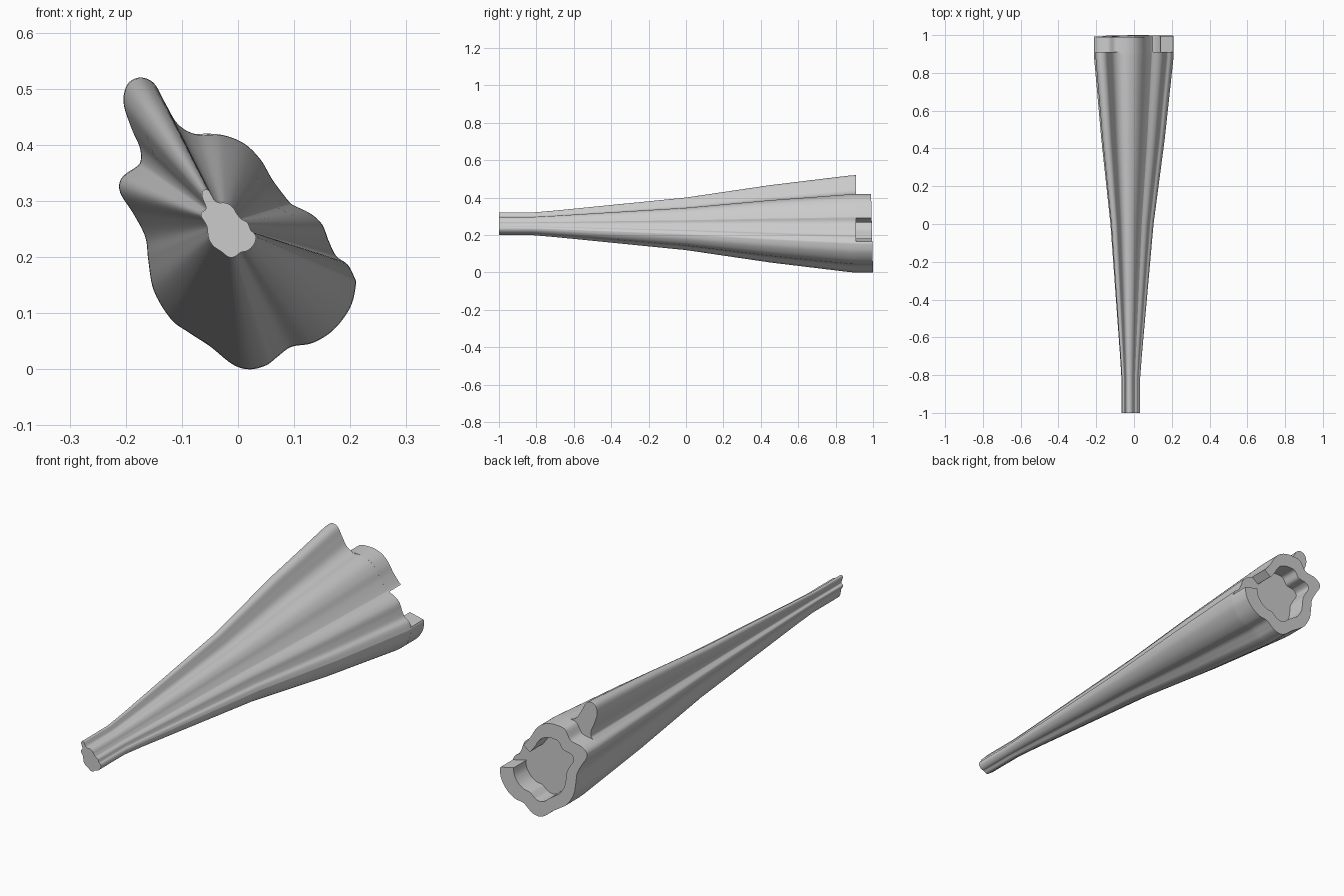
import bpy, bmesh
from mathutils import Vector

if "Cube" in bpy.data.objects:
    bpy.data.objects.remove(bpy.data.objects["Cube"])

# Cross-section (x, z) at the wide end, going clockwise
BOTTOM = [(.207, .165), (.21, .15), (.2, .11), (.17, .07), (.133, .047), (.095, .04),
          (.07, .022), (.05, .007), (.02, 0), (-.01, .009), (-.05, .041), (-.09, .067),
          (-.12, .09), (-.15, .14), (-.16, .195), (-.165, .235), (-.185, .275),
          (-.21, .315), (-.208, .34), (-.185, .358)]
LOBE = [(-.174, .37), (-.175, .395), (-.19, .43), (-.204, .475), (-.197, .508),
        (-.175, .52), (-.15, .51), (-.13, .475), (-.107, .437)]
DIP = [(-.165, .362), (-.13, .372), (-.105, .41)]
TOP = [(-.075, .419), (-.03, .418), (.01, .403), (.04, .374), (.062, .337), (.09, .3), (.1, .292)]
SIDE = [(.13, .277), (.15, .258), (.162, .228), (.175, .202), (.195, .187)]


def smooth(points, closed, steps=6):
    """Catmull-Rom curve through the points."""
    p = [Vector(q) for q in points]
    n = len(p)
    at = (lambda i: p[i % n]) if closed else (lambda i: p[max(0, min(n - 1, i))])
    out = []
    for i in range(n if closed else n - 1):
        a, b, c, d = at(i - 1), at(i), at(i + 1), at(i + 2)
        for s in range(steps):
            t = s / steps
            out.append((2 * b + (c - a) * t + (2 * a - 5 * b + 4 * c - d) * t * t
                        + (3 * b - a - 3 * c + d) * t ** 3) / 2)
    if not closed:
        out.append(p[-1])
    return out


def finish(bm, name):
    bmesh.ops.recalc_face_normals(bm, faces=bm.faces)
    me = bpy.data.meshes.new(name)
    bm.to_mesh(me)
    bm.free()
    ob = bpy.data.objects.new(name, me)
    bpy.context.collection.objects.link(ob)
    bpy.ops.object.select_all(action='DESELECT')
    ob.select_set(True)
    bpy.context.view_layer.objects.active = ob
    bpy.ops.object.shade_smooth_by_angle(angle=0.6)
    return ob


def bridge(bm, a, b, closed):
    n = len(a)
    for i in range(n if closed else n - 1):
        j = (i + 1) % n
        bm.faces.new((a[i], a[j], b[j], b[i]))


# Fluted tapering body, closed at both ends
outline = smooth(BOTTOM + LOBE + TOP + SIDE, True)
pivot = Vector((-.022, .26))
bm = bmesh.new()
rings = []
for y, s in [(-1, .233), (-.82, .233), (-.7, .272), (0, .54), (.45, .795), (.88, .995), (.91, 1)]:
    ring = [pivot + (q - pivot) * s for q in outline]
    rings.append([bm.verts.new((q.x, y, q.y)) for q in ring])
for a, b in zip(rings, rings[1:]):
    bridge(bm, a, b, True)
bm.faces.new(rings[0])
bm.faces.new(rings[-1])
finish(bm, "fluted_body")

# Raised rim on the wide end, with a gap on the right side
rim = smooth(BOTTOM + DIP + TOP, False)
middle = Vector((-.005, .215))
inner = [middle + (q - middle) * .69 for q in rim]
bm = bmesh.new()


def row(path, end):
    return [bm.verts.new((q.x, 1 - .025 * q.y if end else .905, q.y)) for q in path]


loops = [row(rim, False), row(rim, True), row(inner, True), row(inner, False)]
for k in range(4):
    bridge(bm, loops[k], loops[(k + 1) % 4], False)
for e in (0, -1):
    bm.faces.new([l[e] for l in loops])
finish(bm, "end_rim")
